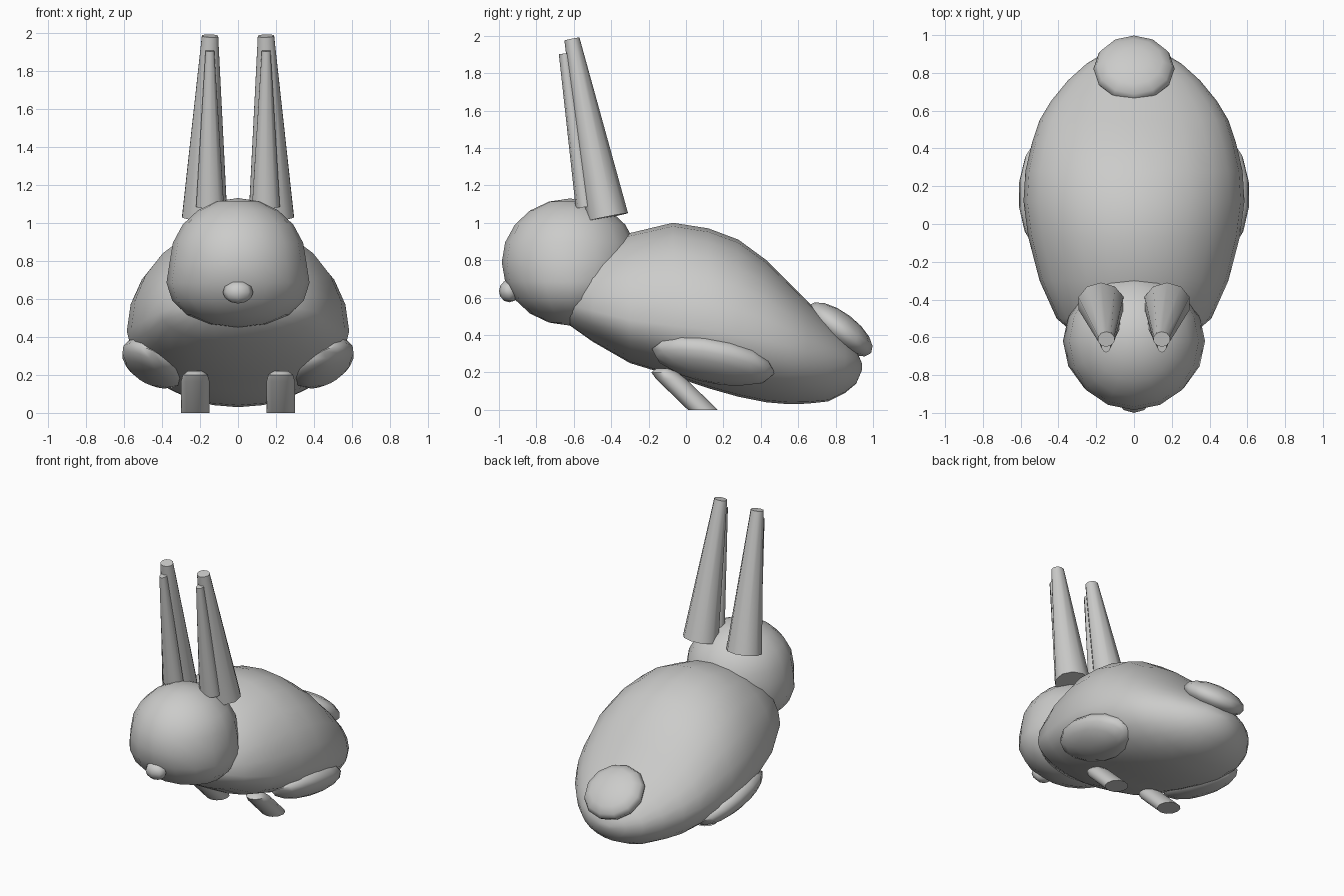
import bpy, bmesh, math
from mathutils import Matrix, Vector

if "Cube" in bpy.data.objects:
    bpy.data.objects.remove(bpy.data.objects["Cube"])

grey = bpy.data.materials.new("warm grey")
grey.diffuse_color = (0.6, 0.6, 0.59, 1)
grey.use_nodes = True
grey.node_tree.nodes["Principled BSDF"].inputs["Base Color"].default_value = grey.diffuse_color


def finish(name, bm, angle=45):
    """Turn a bmesh into a smooth-shaded grey object."""
    bmesh.ops.recalc_face_normals(bm, faces=bm.faces)
    mesh = bpy.data.meshes.new(name)
    bm.to_mesh(mesh)
    bm.free()
    mesh.materials.append(grey)
    ob = bpy.data.objects.new(name, mesh)
    bpy.context.collection.objects.link(ob)
    bpy.ops.object.select_all(action='DESELECT')
    ob.select_set(True)
    bpy.context.view_layer.objects.active = ob
    bpy.ops.object.shade_smooth_by_angle(angle=math.radians(angle))
    return ob


def loft(name, rings, angle=45):
    """Skin a list of vertex rings and cap both ends."""
    bm = bmesh.new()
    loops = [[bm.verts.new(p) for p in r] for r in rings]
    n = len(rings[0])
    for a, b in zip(loops, loops[1:]):
        for i in range(n):
            j = (i + 1) % n
            bm.faces.new((a[i], a[j], b[j], b[i]))
    bm.faces.new(loops[0])
    bm.faces.new(loops[-1])
    return finish(name, bm, angle)


def ellipsoid(name, centre, radii, rot=(0, 0, 0), seg=16, rings=10, shape=None):
    bm = bmesh.new()
    bmesh.ops.create_uvsphere(bm, u_segments=seg, v_segments=rings, radius=1)
    if shape:
        for v in bm.verts:
            shape(v.co)
    rx, ry, rz = (math.radians(a) for a in rot)
    m = (Matrix.Translation(centre) @ Matrix.Rotation(rx, 4, 'X')
         @ Matrix.Rotation(ry, 4, 'Y') @ Matrix.Rotation(rz, 4, 'Z')
         @ Matrix.Diagonal((*radii, 1)))
    bm.transform(m)
    return finish(name, bm, 60)


def frustum(name, base, r0, top, r1, n=10):
    """Tapered elliptical tube with ends square to its axis."""
    base, top = Vector(base), Vector(top)
    axis = (top - base).normalized()
    u = (Vector((1, 0, 0)) - axis * axis.x).normalized()
    w = axis.cross(u)
    rings = []
    for c, r in ((base, r0), (top, r1)):
        rings.append([c + u * r[0] * math.cos(t) + w * r[1] * math.sin(t)
                      for t in (2 * math.pi * (i + .5) / n for i in range(n))])
    return loft(name, rings)


# body: egg sections along y (y, bottom, widest height, top, half width)
stations = [
    (-.67, .53, .57, .63, .08), (-.62, .45, .56, .74, .27), (-.5, .365, .53, .86, .41),
    (-.3, .25, .48, .945, .50), (-.07, .18, .45, 1.0, .56), (.12, .115, .43, .97, .585),
    (.28, .07, .40, .91, .575), (.43, .04, .37, .80, .54), (.55, .03, .34, .68, .50),
    (.65, .033, .31, .58, .44), (.76, .045, .28, .47, .35), (.85, .09, .25, .38, .25),
    (.91, .14, .24, .32, .15), (.94, .21, .23, .25, .04)]
sections = []
for y, lo, mid, hi, w in stations:
    ring = []
    for i in range(24):
        t = 2 * math.pi * i / 24
        s = math.sin(t)
        ring.append((w * math.cos(t), y, mid + s * (hi - mid if s > 0 else mid - lo)))
    sections.append(ring)
loft("body", sections, 70)


# head with fuller cheeks low down
def cheeks(co):
    if co.z < 0:
        co.x *= 1 - .32 * co.z


ellipsoid("head", (0, -.62, .79), (.36, .365, .34), shape=cheeks)
ellipsoid("nose", (0, -.945, .635), (.08, .055, .06), seg=8, rings=6)

# tail lying on the rump
ellipsoid("tail", (0, .822, .43), (.215, .21, .09), rot=(-37, 0, 0), seg=12, rings=8)

# paired parts
for side, s in (("left", -1), ("right", 1)):
    frustum(f"ear_{side}", (s * .175, -.42, 1.03), (.125, .112),
            (s * .147, -.61, 1.983), (.045, .041))
    frustum(f"inner_ear_{side}", (s * .147, -.535, 1.085), (.077, .055),
            (s * .148, -.65, 1.905), (.024, .03))
    # splayed flipper-like leg on the flank
    ellipsoid(f"side_leg_{side}", (s * .446, .147, .262), (.18, .335, .1),
              rot=(-11, -27 * s, 0), seg=14, rings=8)
    # slanted foot leg reaching the ground
    rings = []
    for y, z, rx, ry in ((.09, 0, .075, .08), (-.08, .165, .075, .08),
                         (-.115, .2, .065, .07), (-.12, .22, .04, .04)):
        rings.append([(s * .225 + rx * math.cos(math.pi * i / 6),
                       y + ry * math.sin(math.pi * i / 6), z) for i in range(12)])
    loft(f"foot_{side}", rings)
